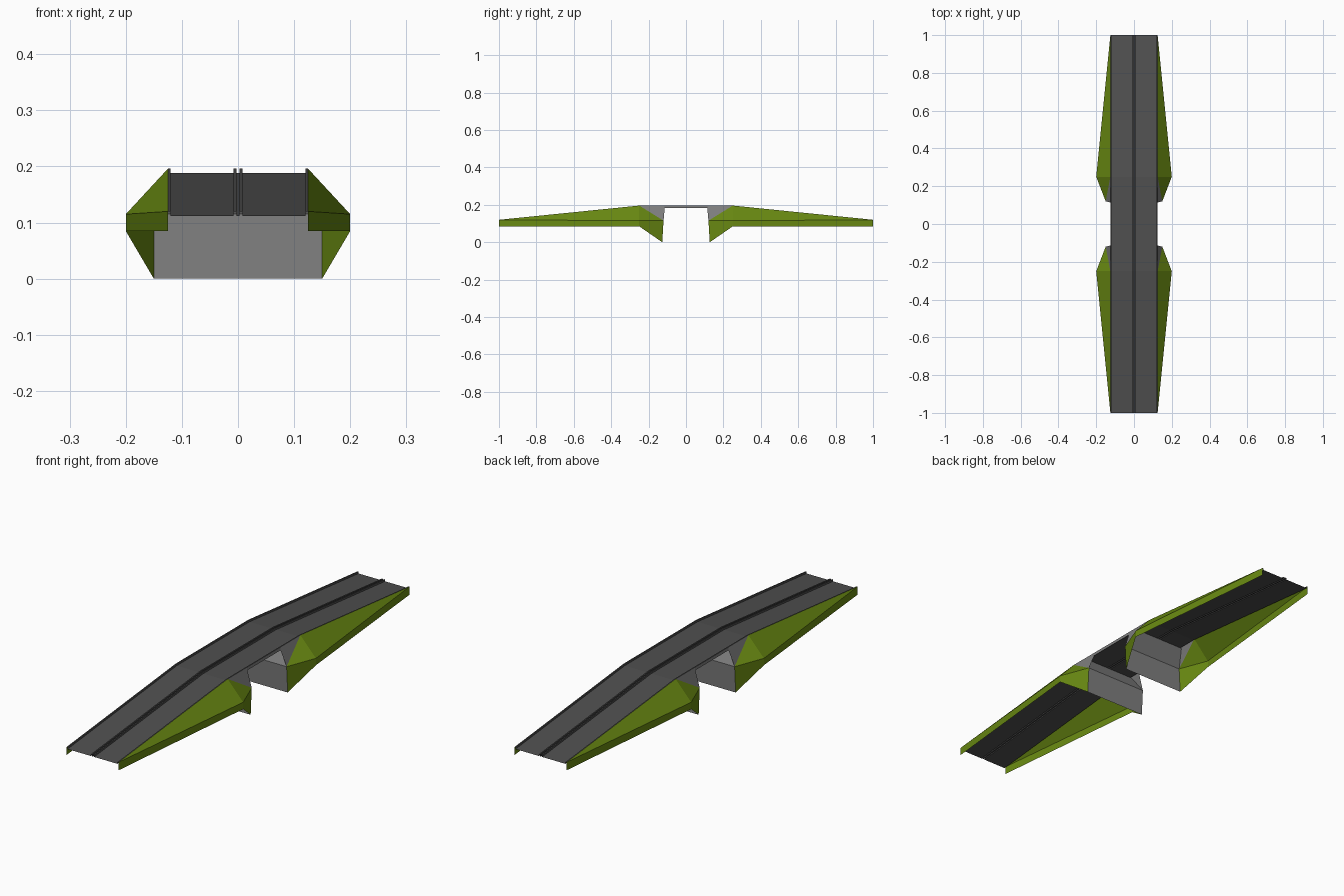
import bpy

if "Cube" in bpy.data.objects:
    bpy.data.objects.remove(bpy.data.objects["Cube"])


def material(name, rgb):
    m = bpy.data.materials.new(name)
    m.diffuse_color = (*rgb, 1)
    m.use_nodes = True
    m.node_tree.nodes["Principled BSDF"].inputs["Base Color"].default_value = m.diffuse_color
    return m


ASPHALT = material("dark_asphalt", (0.08, 0.08, 0.08))
CONCRETE = material("grey_concrete", (0.21, 0.21, 0.21))
GRASS = material("grass_green", (0.14, 0.25, 0.006))


def part(name, verts, faces, mat, mirror=True):
    """Sheet of named corner points, mirrored into all four quarters."""
    me = bpy.data.meshes.new(name)
    me.from_pydata(verts, [], faces)
    me.materials.append(mat)
    ob = bpy.data.objects.new(name, me)
    bpy.context.collection.objects.link(ob)
    if mirror:
        mod = ob.modifiers.new("mirror", 'MIRROR')
        mod.use_axis = (True, True, False)
        mod.merge_threshold = 0.0001
    return ob


def quarter(name, polys, mat):
    keys = sorted({k for p in polys for k in p})
    return part(name, [P[k] for k in keys],
                [[keys.index(k) for k in p] for p in polys], mat)


# Corner points of one quarter of the bridge
P = {
    "end_top": (0.125, 1, 0.12), "end_low": (0.125, 1, 0.085),
    "crest": (0.125, 0.25, 0.196),
    "wide_top": (0.2, 0.25, 0.115), "wide_low": (0.2, 0.25, 0.085),
    "gate_top": (0.125, 0.116, 0.196), "gate_low": (0.125, 0.114, 0.182),
    "pier_top": (0.15, 0.12, 0.115), "pier_foot": (0.15, 0.127, 0),
    "mid_top": (0.125, 0, 0.196), "mid_low": (0.125, 0, 0.182),
    "pier_top_c": (0, 0.12, 0.115), "pier_foot_c": (0, 0.127, 0),
    "haunch": (0.125, 0.165, 0.187), "haunch_c": (0, 0.165, 0.187),
}

# Sloping green embankments
quarter("embankment", [
    ("end_top", "crest", "wide_top"),
    ("end_top", "wide_top", "wide_low", "end_low"),
    ("crest", "pier_top", "wide_top"),
    ("wide_top", "pier_top", "pier_foot", "wide_low"),
], GRASS)

# Concrete wing walls and the edge of the middle span
quarter("span_edge", [
    ("crest", "gate_top", "gate_low", "pier_top"),
    ("gate_top", "mid_top", "mid_low", "gate_low"),
], CONCRETE)

# Concrete piers with a sloped haunch under the deck
quarter("pier", [
    ("pier_top", "pier_top_c", "pier_foot_c", "pier_foot"),
    ("haunch", "haunch_c", "pier_top_c", "pier_top"),
    ("gate_low", "haunch", "pier_top"),
], CONCRETE)

# Road deck: kerbed cross-section swept over the hump
K = 0.008
half = [(0.003, 0), (0.003, K), (0.008, K), (0.008, 0),
        (0.12, 0), (0.12, K), (0.125, K)]
section = [(-x, z) for x, z in reversed(half)] + half
stations = [(-1, 0.112), (-0.25, 0.188), (0.25, 0.188), (1, 0.112)]
n = len(section)
deck_verts = [(x, y, base + dz) for y, base in stations for x, dz in section]
deck_faces = [(s * n + i, s * n + i + 1, (s + 1) * n + i + 1, (s + 1) * n + i)
              for s in range(len(stations) - 1) for i in range(n - 1)]
part("road_deck", deck_verts, deck_faces, ASPHALT, mirror=False)
